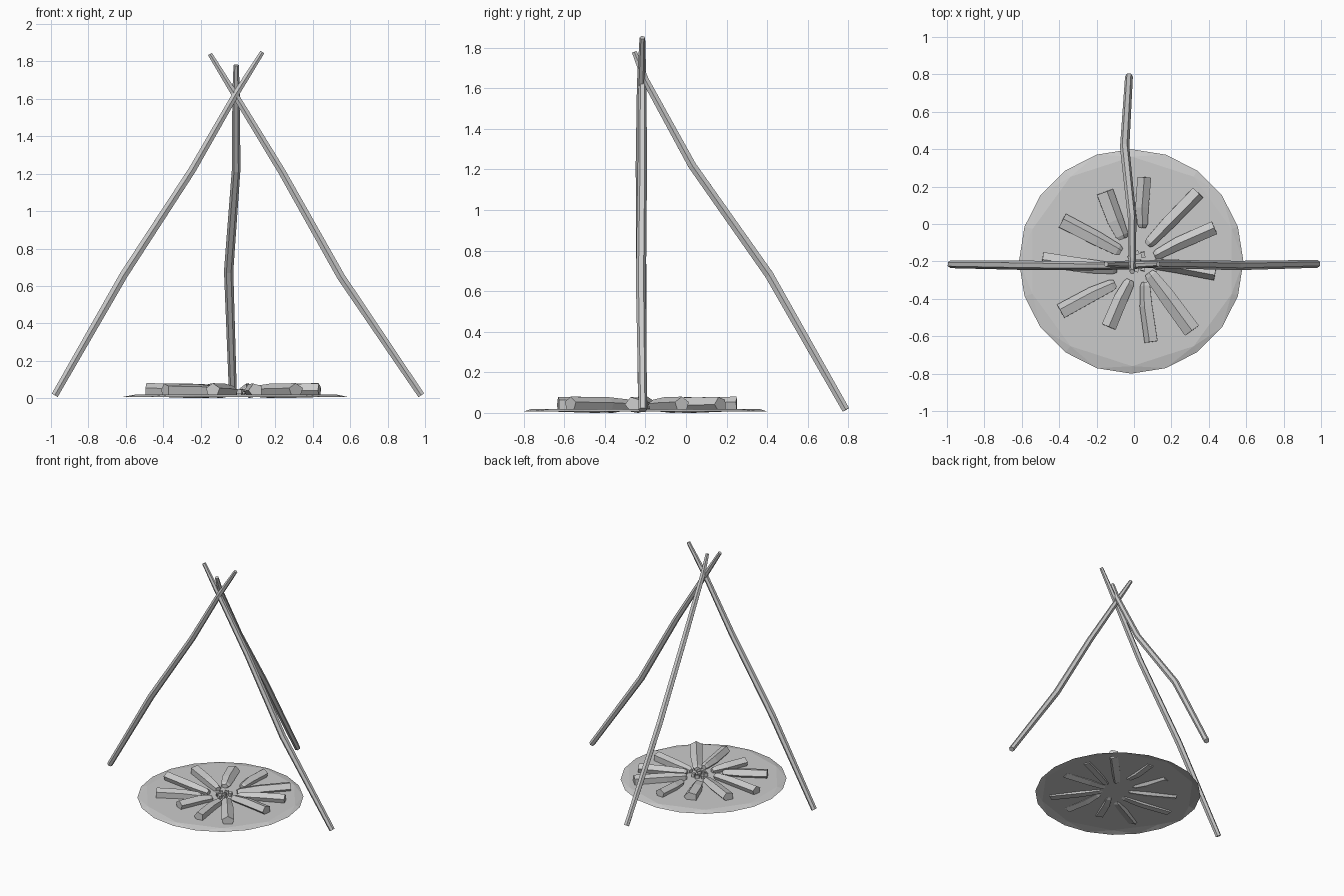
import bpy, bmesh, math, random
from mathutils import Vector

if "Cube" in bpy.data.objects:
    bpy.data.objects.remove(bpy.data.objects["Cube"])

random.seed(4)


def make_object(name, bm):
    bmesh.ops.recalc_face_normals(bm, faces=bm.faces)
    mesh = bpy.data.meshes.new(name)
    bm.to_mesh(mesh)
    bm.free()
    ob = bpy.data.objects.new(name, mesh)
    bpy.context.collection.objects.link(ob)
    return ob


def tube(name, pts, sizes, sides, side_axis, turn=0.0):
    """Low-poly bent stick; sizes are (half width, half height) per point."""
    bm = bmesh.new()
    pts = [Vector(p) for p in pts]
    rings = []
    for i, p in enumerate(pts):
        d = (pts[min(i + 1, len(pts) - 1)] - pts[max(i - 1, 0)]).normalized()
        u = Vector(side_axis)
        u = (u - d * u.dot(d)).normalized()
        v = d.cross(u)
        w, h = sizes[i]
        rings.append([bm.verts.new(p + u * w * math.cos(a) + v * h * math.sin(a))
                      for a in (turn + 2 * math.pi * k / sides for k in range(sides))])
    for a, b in zip(rings, rings[1:]):
        for k in range(sides):
            j = (k + 1) % sides
            bm.faces.new((a[k], a[j], b[j], b[k]))
    bm.faces.new(rings[0])
    bm.faces.new(rings[-1])
    return make_object(name, bm)


# Tripod poles
pole_r = [(r, r) for r in (0.021, 0.025, 0.023, 0.02, 0.014)]
tube("left_pole", [(-0.98, -0.215, 0.015), (-0.61, -0.22, 0.66), (-0.245, -0.225, 1.22),
                   (-0.015, -0.222, 1.62), (0.13, -0.215, 1.85)], pole_r, 6, (0, 1, 0))
tube("right_pole", [(0.98, -0.213, 0.015), (0.55, -0.222, 0.65), (0.235, -0.215, 1.21),
                    (-0.015, -0.215, 1.62), (-0.15, -0.215, 1.84)], pole_r, 6, (0, 1, 0))
tube("back_pole", [(-0.027, 0.788, 0.015), (-0.05, 0.41, 0.68), (-0.01, 0.03, 1.22),
                   (-0.01, -0.2, 1.64), (-0.01, -0.255, 1.78)], pole_r, 6, (1, 0, 0))

# Ash bed: 20-sided rim rising to a 10-sided flat top
bm = bmesh.new()
outer = [bm.verts.new((-0.015 + 0.6 * math.cos(a), -0.2 + 0.6 * math.sin(a), 0.007))
         for a in (math.pi / 2 + math.pi * k / 10 for k in range(20))]
inner = [bm.verts.new((-0.01 + 0.56 * math.cos(a), -0.2 + 0.56 * math.sin(a), 0.02))
         for a in (math.pi / 2 + math.pi * k / 5 for k in range(10))]
for k in range(10):
    a, b, c = outer[2 * k], outer[2 * k + 1], outer[(2 * k + 2) % 20]
    i0, i1 = inner[k], inner[(k + 1) % 10]
    bm.faces.new((a, b, i0))
    bm.faces.new((b, i1, i0))
    bm.faces.new((b, c, i1))
bm.faces.new(inner)
bed = make_object("ash_bed", bm)
if bed.data.polygons[-1].normal.z < 0:
    bed.data.flip_normals()

# Logs: outer end, inner end, width
logs = [
    ((-0.16, 0.17), (-0.06, -0.08), 0.085), ((0.055, 0.25), (0.045, -0.02), 0.065),
    ((0.34, 0.17), (0.07, -0.11), 0.07), ((0.43, -0.02), (0.11, -0.17), 0.065),
    ((0.435, -0.26), (0.10, -0.21), 0.07), ((0.31, -0.57), (0.08, -0.26), 0.08),
    ((0.095, -0.63), (0.06, -0.31), 0.065), ((-0.135, -0.55), (-0.02, -0.30), 0.07),
    ((-0.39, -0.47), (-0.10, -0.32), 0.075), ((-0.49, -0.19), (-0.09, -0.24), 0.07),
    ((-0.385, 0.015), (-0.07, -0.15), 0.075)]
for n, (o, i, w) in enumerate(logs):
    o, i = Vector((*o, 0.042)), Vector((*i, 0.035))
    d = (i - o).normalized()
    side = Vector((-d.y, d.x, 0))
    pts = [o, o.lerp(i, 0.6) + side * random.uniform(-0.008, 0.008), i - d * 0.02, i]
    sizes = [(w * s * 0.6, h) for s, h in ((1, 0.038), (0.95, 0.04), (0.75, 0.03), (0.5, 0.018))]
    tube(f"log_{n + 1}", pts, sizes, 5, side, math.pi / 2 if n % 2 else -math.pi / 2 + 0.3)

# Charred chunks in the middle
for n in range(7):
    a = 2 * math.pi * n / 7
    r = 0.045 if n else 0.0
    c = Vector((0.02 + r * math.cos(a), -0.2 + r * math.sin(a), 0.035))
    d = Vector((math.cos(a * 2), math.sin(a * 2), 0.1)) * 0.015
    tube(f"ember_{n + 1}", [c - d, c + d], [(0.015, 0.018)] * 2, 4, (-d.y, d.x, 0), math.pi / 4)
